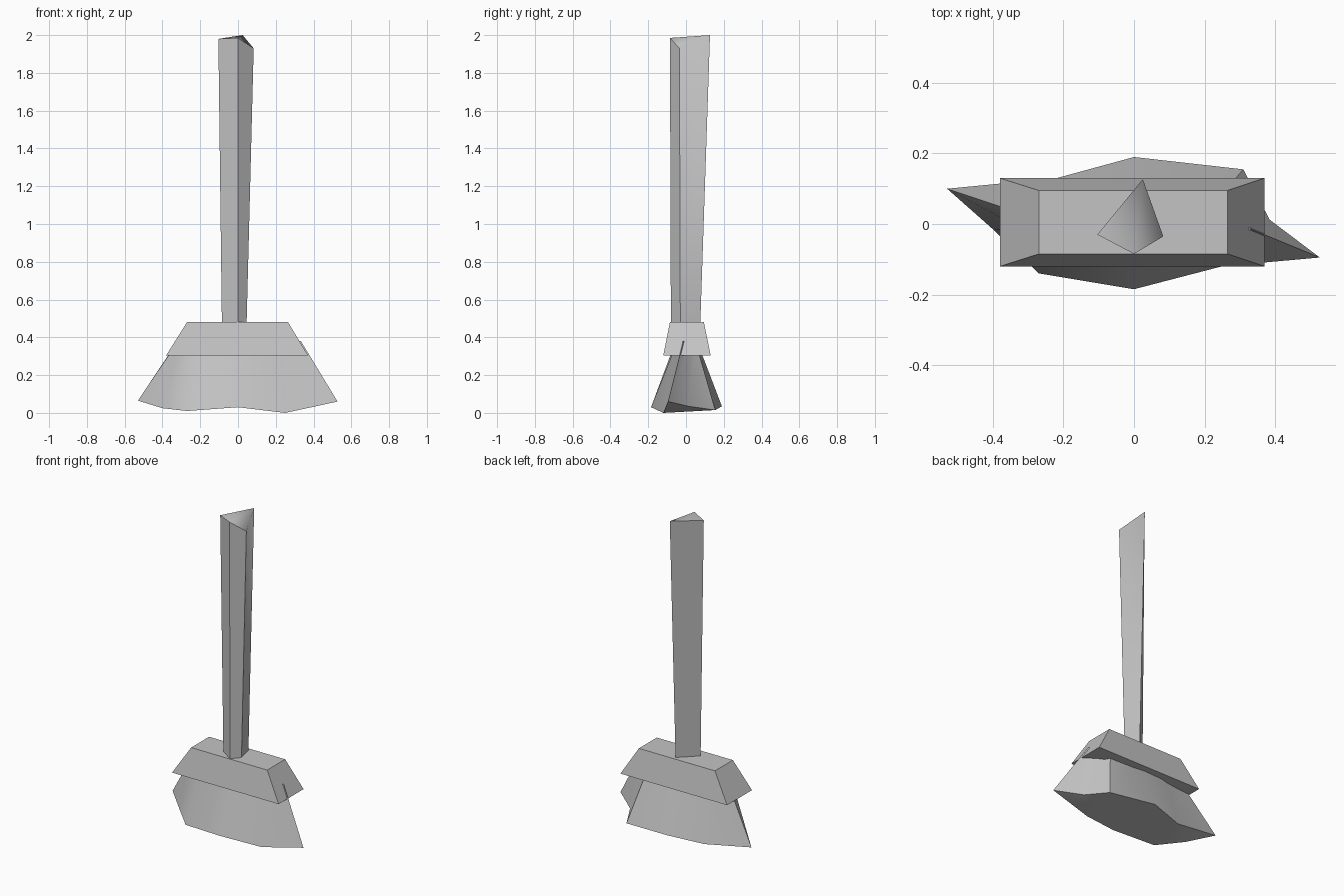
import bpy, bmesh, math

cube = bpy.data.objects.get("Cube")
if cube:
    bpy.data.objects.remove(cube, do_unlink=True)

grey = bpy.data.materials.new("plain grey")
grey.use_nodes = True
colour = (0.55, 0.55, 0.55, 1)
grey.diffuse_color = colour
grey.node_tree.nodes["Principled BSDF"].inputs["Base Color"].default_value = colour


def loft(name, lower, upper, angle):
    """Join two matching rings into a closed solid with folded end caps."""
    bm = bmesh.new()
    a = [bm.verts.new(p) for p in lower]
    b = [bm.verts.new(p) for p in upper]
    n = len(a)
    for i in range(n):
        j = (i + 1) % n
        bm.faces.new((a[i], a[j], b[j], b[i]))
    caps = [bm.faces.new(a[::-1]), bm.faces.new(b)]
    bmesh.ops.triangulate(bm, faces=caps, quad_method='FIXED')
    bmesh.ops.recalc_face_normals(bm, faces=bm.faces)
    mesh = bpy.data.meshes.new(name)
    bm.to_mesh(mesh)
    bm.free()
    mesh.materials.append(grey)
    obj = bpy.data.objects.new(name, mesh)
    bpy.context.collection.objects.link(obj)
    bpy.ops.object.select_all(action='DESELECT')
    obj.select_set(True)
    bpy.context.view_layer.objects.active = obj
    bpy.ops.object.shade_smooth_by_angle(angle=math.radians(angle))
    return obj


def rectangle(x0, x1, y0, y1, z):
    return [(x0, y0, z), (x1, y0, z), (x1, y1, z), (x0, y1, z)]


# Handle: uneven four-sided stick, wider at its slanted top
loft("handle",
     [(0, -0.08, 0.45), (0.045, -0.03, 0.45), (0.02, 0.075, 0.45), (-0.085, -0.025, 0.45)],
     [(0, -0.085, 1.985), (0.083, -0.035, 1.93), (0.025, 0.127, 2.0), (-0.104, -0.03, 1.98)],
     60)

# Head block: tapered box holding the bristles
loft("head_block",
     rectangle(-0.38, 0.37, -0.12, 0.13, 0.305),
     rectangle(-0.27, 0.265, -0.085, 0.095, 0.48), 20)

# Bristles: ragged skirt with a spike at each end
hem = [(0.527, -0.095, 0.06), (0.385, 0.012, 0.035), (0.31, 0.155, 0.015),
       (0, 0.19, 0.035), (-0.22, 0.13, 0.015), (-0.53, 0.10, 0.065),
       (-0.40, -0.015, 0.025), (-0.27, -0.14, 0.01), (0, -0.185, 0.03),
       (0.25, -0.12, 0)]
gather = [(0.333, -0.015), (0.28, 0.02), (0.22, 0.05), (0, 0.058), (-0.18, 0.05),
          (-0.32, 0.03), (-0.315, -0.015), (-0.22, -0.045), (0, -0.055), (0.22, -0.045)]
loft("bristles", hem, [(x, y, 0.38) for x, y in gather], 40)
